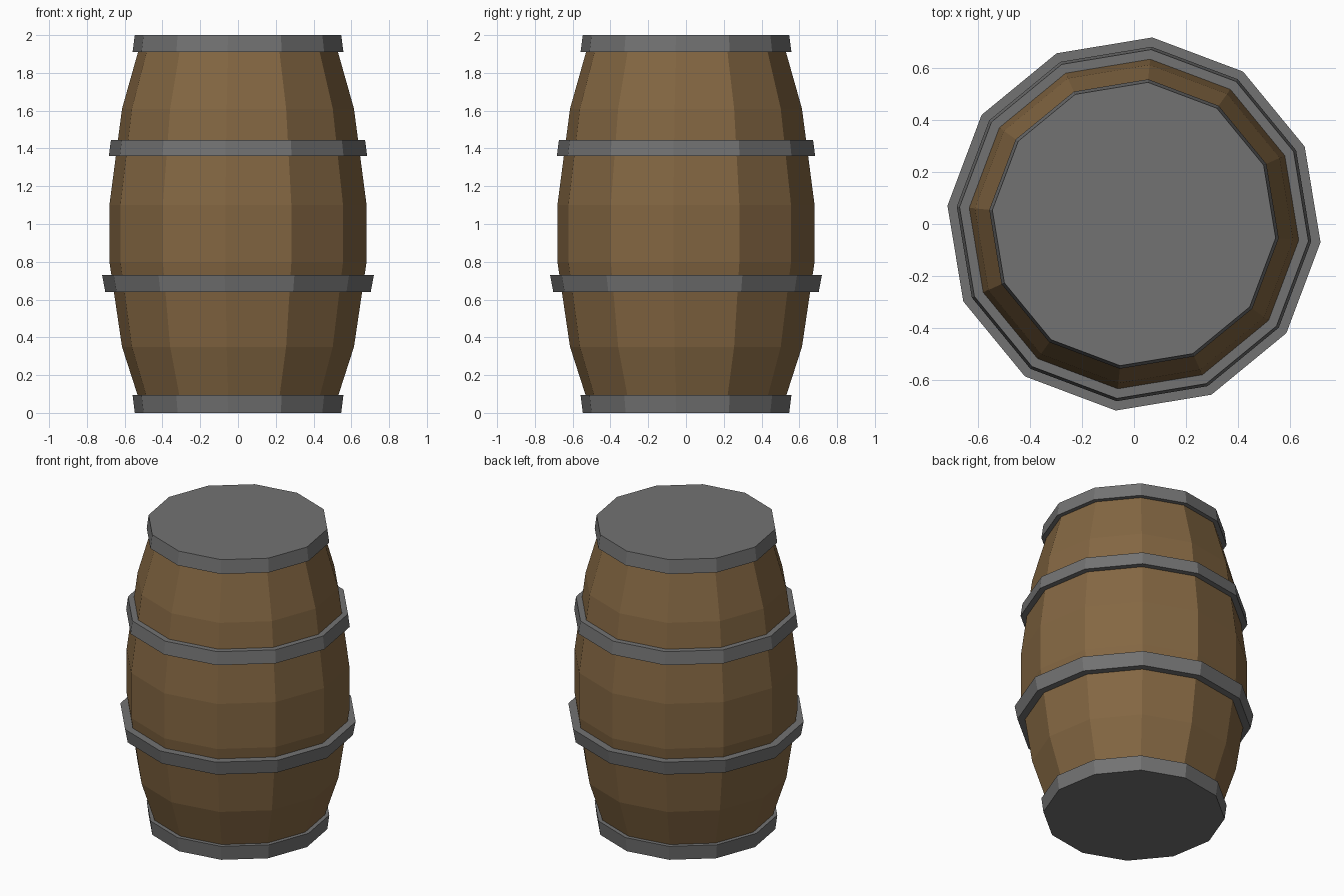
import bpy, bmesh, math

if "Cube" in bpy.data.objects:
    bpy.data.objects.remove(bpy.data.objects["Cube"])

SIDES = 12
TURN = math.radians(-5.6)  # slight turn of the twelve-sided section


def material(name, rgb):
    m = bpy.data.materials.new(name)
    m.diffuse_color = (*rgb, 1)
    m.use_nodes = True
    m.node_tree.nodes["Principled BSDF"].inputs["Base Color"].default_value = m.diffuse_color
    return m


def lathe(name, profile, mat, loop=False):
    """Revolve (radius, z) points; loop closes the section, otherwise ends are capped."""
    bm = bmesh.new()
    rings = [[bm.verts.new((r * math.cos(TURN + i * math.tau / SIDES),
                            r * math.sin(TURN + i * math.tau / SIDES), z))
              for i in range(SIDES)] for r, z in profile]
    pairs = list(zip(rings, rings[1:]))
    if loop:
        pairs.append((rings[-1], rings[0]))
    else:
        bm.faces.new(rings[0])
        bm.faces.new(rings[-1])
    for a, b in pairs:
        for i in range(SIDES):
            j = (i + 1) % SIDES
            bm.faces.new((a[i], a[j], b[j], b[i]))
    bmesh.ops.recalc_face_normals(bm, faces=bm.faces)
    me = bpy.data.meshes.new(name)
    bm.to_mesh(me)
    bm.free()
    me.materials.append(mat)
    ob = bpy.data.objects.new(name, me)
    bpy.context.collection.objects.link(ob)


wood = material("wood", (0.23, 0.135, 0.055))
iron = material("iron", (0.17, 0.17, 0.17))

# Bulging wooden body
lathe("barrel_body", [(0.51, 0.02), (0.617, 0.35), (0.684, 0.80),
                      (0.684, 1.10), (0.617, 1.61), (0.512, 1.98)], wood)

# Closed end bands that also form the lids
lathe("bottom_band", [(0.549, 0), (0.561, 0.095)], iron)
lathe("top_band", [(0.561, 1.91), (0.549, 2)], iron)

# Open hoops around the belly
for name, z0, z1, r0, r1 in (("lower_hoop", 0.64, 0.73, 0.706, 0.723),
                             ("upper_hoop", 1.36, 1.445, 0.687, 0.676)):
    lathe(name, [(r0, z0), (r1, z1), (0.62, z1), (0.62, z0)], iron, loop=True)
